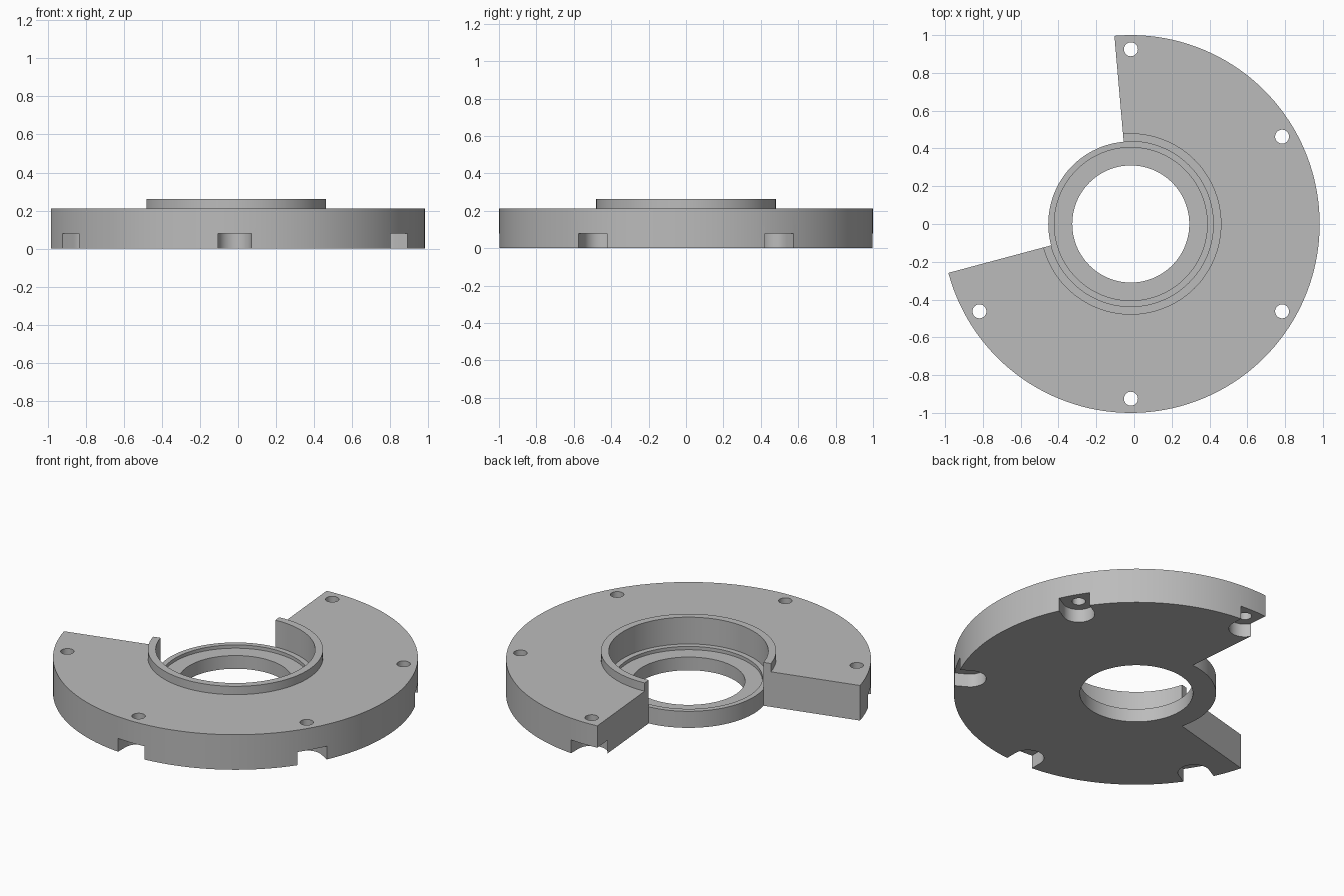
import bpy
import bmesh
from math import sin, cos, radians, pi

cube = bpy.data.objects.get("Cube")
if cube:
    bpy.data.objects.remove(cube)

CX = -0.017                      # axis of the flange
STEPS = 144                      # 2.5 degrees each
GAP = range(38, 78)              # missing sector, 95 to 195 degrees
BORE, HOLE, RIM = 0.437, 0.31, 0.48
SEAT, FLOOR, TOP, LIP = 0.1, 0.08, 0.212, 0.262
BOLT_R, POCKET_W, POCKET_H = 0.925, 0.088, 0.08
BOLT_ANGLES = range(-150, 91, 60)

# Shared material
grey = bpy.data.materials.new("plain grey")
grey.use_nodes = True
grey.diffuse_color = (0.5, 0.5, 0.5, 1)
grey.node_tree.nodes["Principled BSDF"].inputs["Base Color"].default_value = (0.5, 0.5, 0.5, 1)


def finish(bm, name):
    """Turn a bmesh into a linked object with outward normals."""
    bmesh.ops.recalc_face_normals(bm, faces=bm.faces[:])
    mesh = bpy.data.meshes.new(name)
    bm.to_mesh(mesh)
    bm.free()
    mesh.materials.append(grey)
    obj = bpy.data.objects.new(name, mesh)
    bpy.context.collection.objects.link(obj)
    return obj


def prism(bm, outline, z0, z1):
    """Add a closed prism over a 2D outline."""
    low = [bm.verts.new((x, y, z0)) for x, y in outline]
    high = [bm.verts.new((x, y, z1)) for x, y in outline]
    bm.faces.new(low)
    bm.faces.new(high)
    for i in range(len(low)):
        j = (i + 1) % len(low)
        bm.faces.new((low[i], low[j], high[j], high[i]))


# Flange body: stepped hub all round, thick plate and lip on the kept sector
hub = [(BORE, SEAT), (0.405, SEAT), (0.405, FLOOR), (HOLE, FLOOR), (HOLE, 0), (BORE, 0)]
plate = [(BORE, 0), (1, 0), (1, TOP), (RIM, TOP), (RIM, LIP), (BORE, LIP), (BORE, SEAT)]
full = hub + plate[1:-1]

bm = bmesh.new()
cache = {}


def vert(point, step):
    key = (point, step % STEPS)
    if key not in cache:
        a = 2 * pi * key[1] / STEPS
        cache[key] = bm.verts.new((CX + point[0] * cos(a), point[0] * sin(a), point[1]))
    return cache[key]


for s in range(STEPS):
    profile = hub if s in GAP else full
    for p, q in zip(profile, profile[1:] + profile[:1]):
        bm.faces.new((vert(p, s), vert(q, s), vert(q, s + 1), vert(p, s + 1)))
for end in (GAP.start, GAP.stop):
    bm.faces.new([vert(p, end) for p in plate])
flange = finish(bm, "flange_body")

# Cutters: bolt holes and round-ended pockets open to the outer edge
holes, pockets = bmesh.new(), bmesh.new()
for deg in BOLT_ANGLES:
    a = radians(deg)

    def place(u, v):
        return (CX + u * cos(a) - v * sin(a), u * sin(a) + v * cos(a))

    ring = [2 * pi * i / 32 for i in range(32)]
    prism(holes, [place(BOLT_R + 0.037 * cos(t), 0.037 * sin(t)) for t in ring], -0.1, 0.4)
    arc = [pi / 2 + pi * i / 24 for i in range(25)]
    slot = [place(BOLT_R + POCKET_W * cos(t), POCKET_W * sin(t)) for t in arc]
    slot += [place(1.2, -POCKET_W), place(1.2, POCKET_W)]
    prism(pockets, slot, -0.1, POCKET_H)

bpy.context.view_layer.objects.active = flange
for bm_cut, name in ((pockets, "pocket_cutter"), (holes, "bolt_hole_cutter")):
    cutter = finish(bm_cut, name)
    cutter.hide_render = True
    mod = flange.modifiers.new(name, "BOOLEAN")
    mod.operation = "DIFFERENCE"
    mod.solver = "EXACT"
    mod.object = cutter
    bpy.ops.object.modifier_apply(modifier=mod.name)
    bpy.data.objects.remove(cutter)

# Smooth round walls, crisp edges
bpy.ops.object.select_all(action="DESELECT")
flange.select_set(True)
bpy.ops.object.shade_smooth_by_angle(angle=radians(30))
